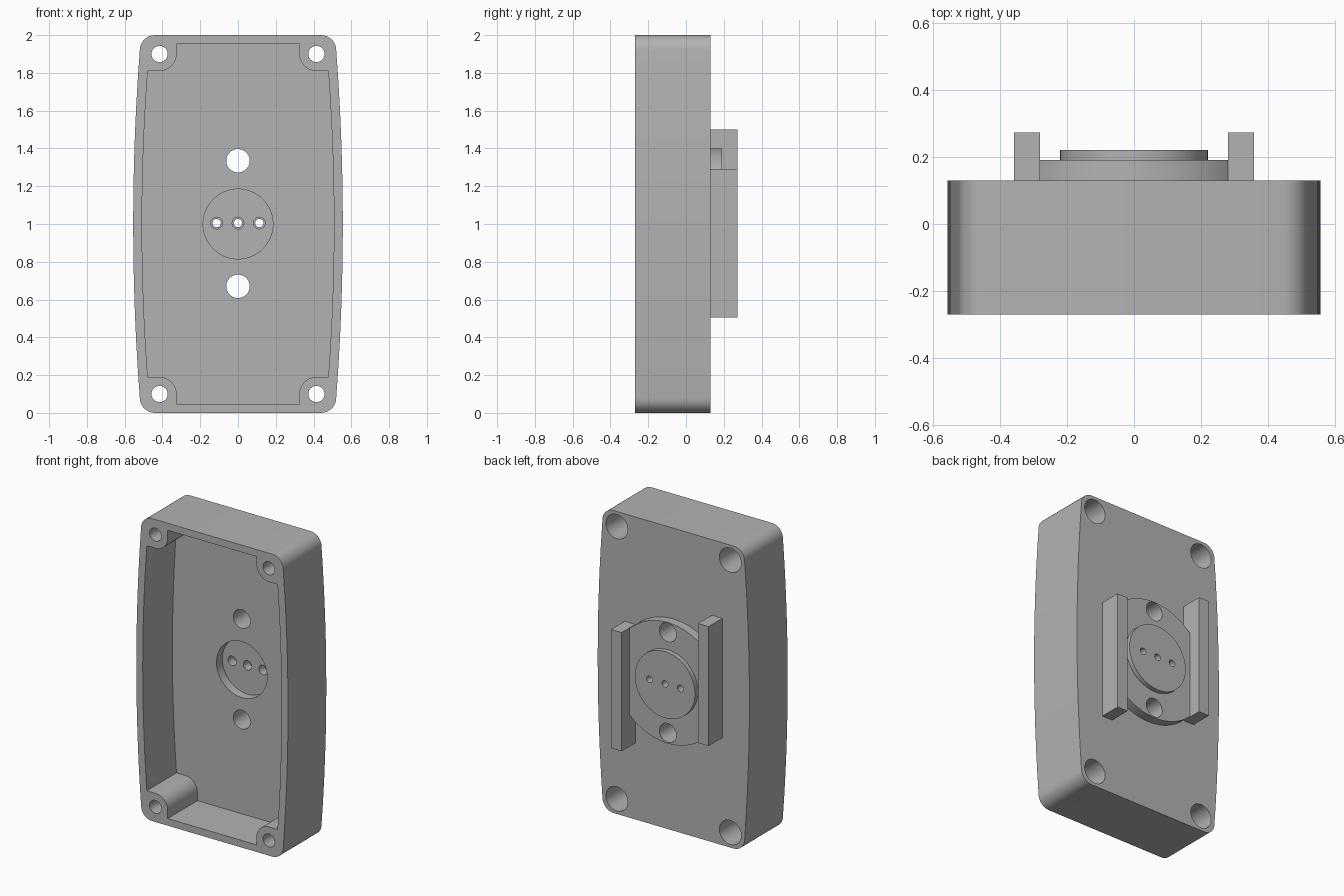
import bpy, bmesh, math

cube = bpy.data.objects.get("Cube")
if cube:
    bpy.data.objects.remove(cube, do_unlink=True)

grey = bpy.data.materials.new("plain grey")
grey.use_nodes = True
GREY = (0.45, 0.45, 0.45, 1)
grey.diffuse_color = GREY
grey.node_tree.nodes["Principled BSDF"].inputs["Base Color"].default_value = GREY

FRONT, FLOOR, BACK = -0.27, 0.04, 0.13   # depth levels of the housing
MID = 1.0                                # height of the centre


def prism(name, outline, y0, y1):
    """Extrude an (x, z) outline from y0 to y1."""
    bm = bmesh.new()
    face = bm.faces.new([bm.verts.new((x, y0, z)) for x, z in outline])
    ext = bmesh.ops.extrude_face_region(bm, geom=[face])
    verts = [v for v in ext["geom"] if isinstance(v, bmesh.types.BMVert)]
    bmesh.ops.translate(bm, verts=verts, vec=(0, y1 - y0, 0))
    bmesh.ops.recalc_face_normals(bm, faces=bm.faces)
    mesh = bpy.data.meshes.new(name)
    bm.to_mesh(mesh)
    bm.free()
    mesh.materials.append(grey)
    obj = bpy.data.objects.new(name, mesh)
    bpy.context.collection.objects.link(obj)
    return obj


def arc(cx, cz, r, a0, a1, n):
    angles = [math.radians(a0 + (a1 - a0) * i / n) for i in range(n + 1)]
    return [(cx + r * math.cos(a), cz + r * math.sin(a)) for a in angles]


def circle(cx, cz, r, n=48):
    return arc(cx, cz, r, 0, 360, n)[:-1]


def bulge(x_end, x_mid, half, n=12):
    """Gently bowed right side, from bottom to top."""
    ts = [-1 + 2 * i / n for i in range(n + 1)]
    return [(x_mid - (x_mid - x_end) * t * t, MID + half * t) for t in ts]


def mirrored(right):
    """Close a right-hand outline with its mirror image."""
    return right + [(-x, z) for x, z in reversed(right)]


def cut(obj, cutters):
    bpy.context.view_layer.objects.active = obj
    for c in cutters:
        c.hide_render = True
        mod = obj.modifiers.new("cut", "BOOLEAN")
        mod.operation = "DIFFERENCE"
        mod.solver = "EXACT"
        mod.object = c
        bpy.ops.object.modifier_apply(modifier=mod.name)


# Housing block with bowed sides and rounded corners
R = 0.08
side = (arc(0.44, R, R, -90, 0, 8)[:-1] + bulge(0.52, 0.555, MID - R)
        + arc(0.44, 2 - R, R, 0, 90, 8)[1:])
housing = prism("housing", mirrored(side), FRONT, BACK)

# Open cavity, notched around the four screw posts
SX, SZ, POST = 0.415, 0.9, 0.09
post = arc(SX, MID + SZ, POST, 270, 180, 10)
low = [(x, 2 * MID - z) for x, z in reversed(post)]
inner = ([(SX - POST, 0.047)] + low + bulge(0.478, 0.508, SZ - POST)
         + post + [(SX - POST, 1.953)])
cavity = prism("cavity_cutter", mirrored(inner), FRONT - 0.1, FLOOR)

# Round recess in the cavity floor
recess = prism("recess_cutter", circle(0, MID, 0.185), FLOOR - 0.05, 0.10)

# Screw holes with deep counterbores from the back
screws = []
for sx in (-1, 1):
    for sz in (-1, 1):
        x, z = sx * SX, MID + sz * SZ
        screws.append(prism("screw_cutter", circle(x, z, 0.043, 32), -0.5, 0))
        screws.append(prism("counterbore_cutter", circle(x, z, 0.08, 32), -0.17, 0.5))

# Two large through holes and three small contact holes
bolts = [prism("bolt_cutter", circle(0, MID + d, 0.062), -0.5, 0.5)
         for d in (-0.33, 0.335)]
contacts = []
for x in (-0.113, 0, 0.113):
    contacts.append(prism("contact_cutter", circle(x, MID + 0.005, 0.022, 24), -0.5, 0.5))
    contacts.append(prism("contact_bore_cutter", circle(x, MID + 0.005, 0.031, 24), 0.05, 0.16))

# Mounting disc, trimmed flat under the rails
DISC, EDGE = 0.4, 0.30
a = math.degrees(math.acos(EDGE / DISC))
disc = prism("mounting_disc", arc(0, MID, DISC, a, 180 - a, 40)
             + arc(0, MID, DISC, 180 + a, 360 - a, 40), BACK - 0.01, 0.19)
boss = prism("contact_boss", circle(0, MID, 0.22, 64), 0.18, 0.22)

cut(housing, [cavity, recess] + screws + bolts + contacts)
cut(disc, bolts + contacts)
cut(boss, contacts)

# Staggered guide rails on the back
rails = []
for name, s, z0, z1 in (("left_rail", 1, 0.505, 1.29), ("right_rail", -1, 0.71, 1.5)):
    x0, x1 = s * 0.28, s * 0.357
    rails.append(prism(name, [(x0, z0), (x1, z0), (x1, z1), (x0, z1)], BACK - 0.01, 0.273))

for c in [cavity, recess] + screws + bolts + contacts:
    bpy.data.objects.remove(c, do_unlink=True)

# Smooth curved walls, keep edges sharp
bpy.ops.object.select_all(action="DESELECT")
for obj in [housing, disc, boss] + rails:
    obj.select_set(True)
bpy.context.view_layer.objects.active = housing
bpy.ops.object.shade_smooth_by_angle(angle=math.radians(30))
